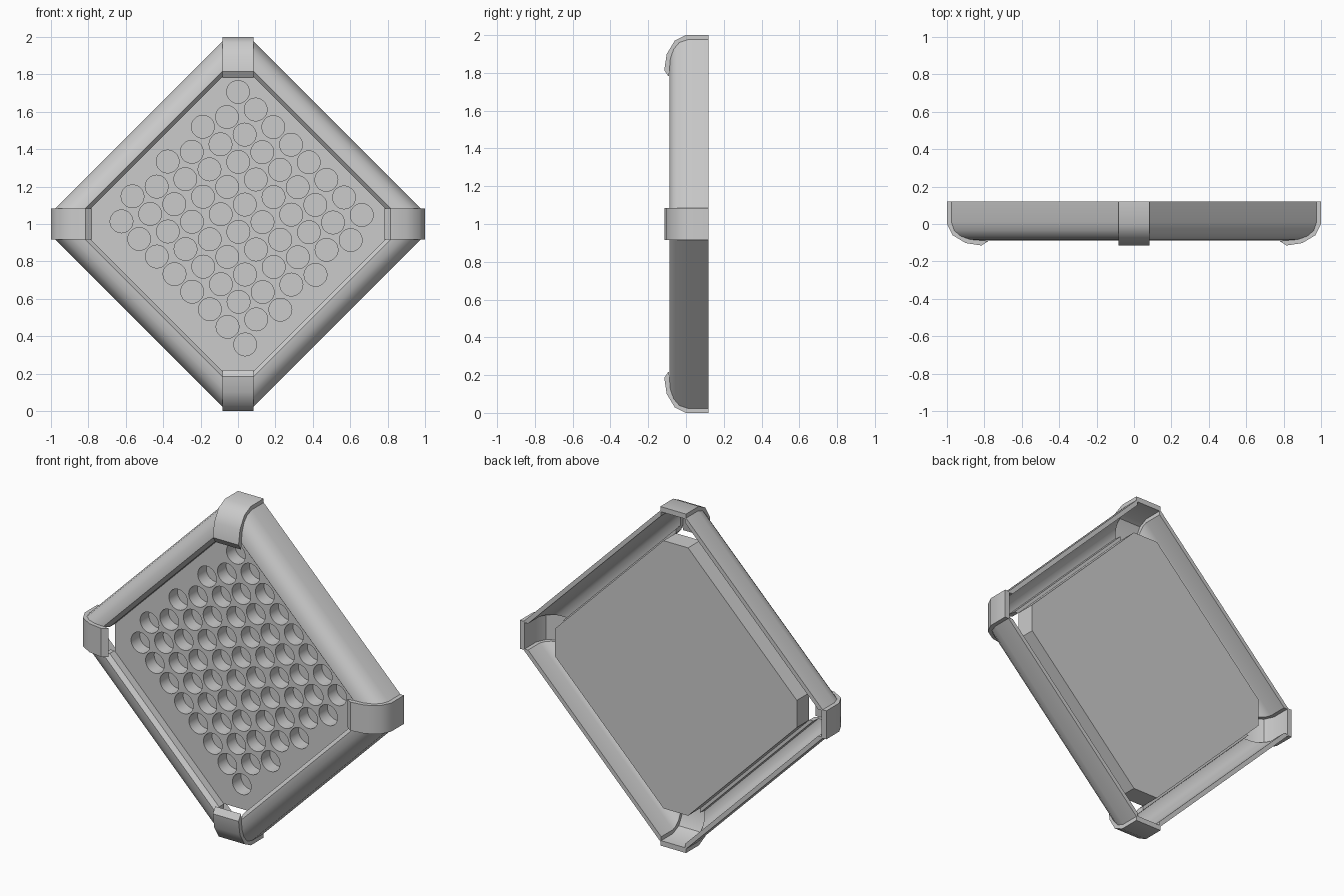
import bpy, bmesh, math
from mathutils import Vector

if "Cube" in bpy.data.objects:
    bpy.data.objects.remove(bpy.data.objects["Cube"])

CZ = 1.0  # height of the panel centre


def finish(name, bm, smooth=True):
    bmesh.ops.recalc_face_normals(bm, faces=bm.faces)
    me = bpy.data.meshes.new(name)
    bm.to_mesh(me)
    bm.free()
    ob = bpy.data.objects.new(name, me)
    bpy.context.collection.objects.link(ob)
    if smooth:
        bpy.ops.object.select_all(action='DESELECT')
        ob.select_set(True)
        bpy.context.view_layer.objects.active = ob
        bpy.ops.object.shade_smooth_by_angle(angle=math.radians(35))
    return ob


def sweep(name, profile, ends, turn):
    """Join a closed profile between two end placements, turned about the centre."""
    bm = bmesh.new()
    c, s = math.cos(turn), math.sin(turn)
    rings = []
    for place in ends:
        ring = []
        for r, y in profile:
            x, z = place(r)
            ring.append(bm.verts.new((x * c - z * s, y, CZ + x * s + z * c)))
        rings.append(ring)
    n = len(profile)
    for i in range(n):
        j = (i + 1) % n
        bm.faces.new((rings[0][i], rings[0][j], rings[1][j], rings[1][i]))
    for ring in rings:
        bm.faces.new(ring)
    return finish(name, bm)


# Profiles: (distance from centre, y), outer skin then inner skin
clip_profile = [(1.0, .12), (1.0, 0), (.97, -.06), (.9, -.102), (.815, -.115), (.78, -.092),
                (.82, -.085), (.885, -.078), (.945, -.045), (.97, 0.01), (.97, .12)]
rail_profile = [(1.06, .12), (1.06, 0.01), (1.045, -.035), (1.01, -.065), (.96, -.083), (.9, -.088),
                (.87, -.065), (.87, -.02), (.895, -.02), (.9, -.062), (.955, -.058), (.99, -.042),
                (1.015, -.015), (1.025, .01), (1.025, .12)]

# Four corner clips and four diagonal rails
W, C = .084, .078
for k, (corner, side) in enumerate((("right", "upper_right"), ("top", "upper_left"),
                                    ("left", "lower_left"), ("bottom", "lower_right"))):
    a = k * math.pi / 2
    sweep("corner_clip_" + corner, clip_profile, (lambda r: (r, -W), lambda r: (r, W)), a)
    sweep("rail_" + side, rail_profile, (lambda d: (C, d - C), lambda d: (d - C, C)), a)

# Perforated panel: chamfered diamond block
FRONT, BACK, T, H = -.02, .095, .79, .08
bm = bmesh.new()
outline = []
for k in range(4):
    a = k * math.pi / 2
    for w in (-H, H):
        outline.append((T * math.cos(a) - w * math.sin(a), T * math.sin(a) + w * math.cos(a)))
face = bm.faces.new([bm.verts.new((x, FRONT, CZ + z)) for x, z in outline])
ext = bmesh.ops.extrude_face_region(bm, geom=[face])
for v in ext['geom']:
    if isinstance(v, bmesh.types.BMVert):
        v.co.y = BACK
if not any(len(f.verts) == 8 and f.calc_center_median().y < FRONT + .001 for f in bm.faces):
    bm.faces.new([v for v in bm.verts if v.co.y < FRONT + .001])
panel = finish("perforated_panel", bm, False)

# Cutters for the 8 x 8 staggered blind holes
R, DEPTH, N = .061, .08, 28
bm = bmesh.new()
for row in range(8):
    start = Vector((0, .706)) + (row // 2) * Vector((-.188, -.186))
    if row % 2:
        start += Vector((-.059, -.134))
    for col in range(8):
        p = start + col * Vector((.0945, -.094))
        rings = [[bm.verts.new((p.x + R * math.cos(2 * math.pi * i / N), y,
                                CZ + p.y + R * math.sin(2 * math.pi * i / N))) for i in range(N)]
                 for y in (FRONT - .03, FRONT + DEPTH)]
        for i in range(N):
            j = (i + 1) % N
            bm.faces.new((rings[0][i], rings[0][j], rings[1][j], rings[1][i]))
        for ring in rings:
            bm.faces.new(ring)
cutter = finish("hole_cutters", bm, False)
cutter.hide_render = True
cutter.hide_viewport = False

mod = panel.modifiers.new("holes", 'BOOLEAN')
mod.operation = 'DIFFERENCE'
mod.solver = 'EXACT'
mod.object = cutter
bpy.context.view_layer.update()
dg = bpy.context.evaluated_depsgraph_get()
baked = bpy.data.meshes.new_from_object(panel.evaluated_get(dg))
panel.modifiers.clear()
panel.data = baked
bpy.data.objects.remove(cutter, do_unlink=True)
bpy.ops.object.select_all(action='DESELECT')
panel.select_set(True)
bpy.context.view_layer.objects.active = panel
bpy.ops.object.shade_smooth_by_angle(angle=math.radians(35))
